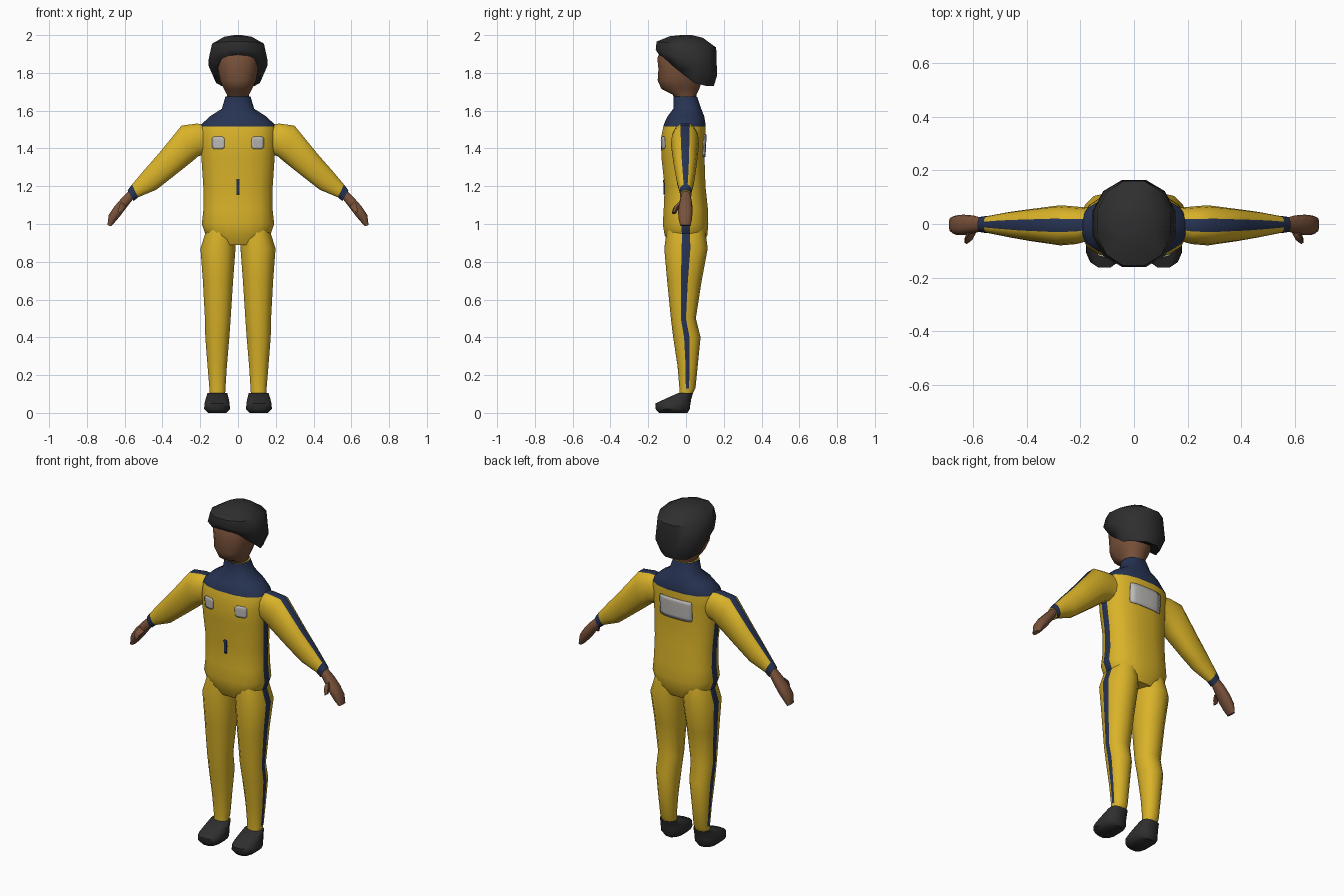
import bpy, bmesh, math
from mathutils import Vector
from mathutils.bvhtree import BVHTree

if "Cube" in bpy.data.objects:
    bpy.data.objects.remove(bpy.data.objects["Cube"], do_unlink=True)


def material(name, rgb):
    m = bpy.data.materials.new(name)
    m.use_nodes = True
    m.diffuse_color = (*rgb, 1)
    m.node_tree.nodes["Principled BSDF"].inputs["Base Color"].default_value = (*rgb, 1)
    return m


YELLOW = material("yellow_cloth", (0.70, 0.45, 0.022))
NAVY = material("navy_cloth", (0.020, 0.033, 0.085))
SKIN = material("brown_skin", (0.19, 0.083, 0.042))
BLACK = material("charcoal", (0.028, 0.028, 0.028))
GREY = material("light_grey", (0.50, 0.49, 0.47))


def finish(name, bm, mats, mirror=False):
    bmesh.ops.recalc_face_normals(bm, faces=bm.faces)
    mesh = bpy.data.meshes.new(name)
    bm.to_mesh(mesh)
    bm.free()
    for m in mats:
        mesh.materials.append(m)
    obj = bpy.data.objects.new(name, mesh)
    bpy.context.collection.objects.link(obj)
    bpy.ops.object.select_all(action="DESELECT")
    obj.select_set(True)
    bpy.context.view_layer.objects.active = obj
    bpy.ops.object.shade_smooth_by_angle(angle=math.radians(50))
    if mirror:
        obj.modifiers.new("Mirror", "MIRROR")
    return obj


def tube(name, rings, mats, n=6, gap=0.2, power=0.9, rule=None, mirror=False, floor=None):
    """Loft rings (centre, u, v); column 0 is a narrow strip facing +u, column n+1 faces -u."""
    step = (math.pi - 2 * gap) / n
    half = [-gap] + [gap + step * i for i in range(n)]
    angles = half + [a + math.pi for a in half]

    def soft(t):
        return math.copysign(abs(t) ** power, t)

    bm = bmesh.new()
    loops = []
    for c, u, v in rings:
        pts = [c + u * soft(math.cos(a)) + v * soft(math.sin(a)) for a in angles]
        if floor:
            pts = [Vector((p.x, p.y, max(p.z, floor))) for p in pts]
        loops.append([bm.verts.new(p) for p in pts])
    count = len(angles)
    for j in range(len(loops) - 1):
        for k in range(count):
            q = (k + 1) % count
            f = bm.faces.new((loops[j][k], loops[j][q], loops[j + 1][q], loops[j + 1][k]))
            f.material_index = rule(j, k) if rule else 0
    bm.faces.new(loops[0][::-1])
    bm.faces.new(loops[-1])
    return finish(name, bm, mats, mirror)


def level(z, x0, x1, y0, y1):
    """Horizontal ring spanning x0..x1 and y0..y1."""
    return (Vector(((x0 + x1) / 2, (y0 + y1) / 2, z)),
            Vector(((x1 - x0) / 2, 0, 0)), Vector((0, (y1 - y0) / 2, 0)))


def limb(top, bottom, y0, y1):
    """Ring between an upper and a lower (x, z) point."""
    t, b = Vector((top[0], 0, top[1])), Vector((bottom[0], 0, bottom[1]))
    return (t + b) / 2 + Vector((0, (y0 + y1) / 2, 0)), (t - b) / 2, Vector((0, (y1 - y0) / 2, 0))


# Torso with side stripes, navy yoke and collar
SIDES = 7
torso_rows = [
    (0.89, 0.12, -0.09, 0.09), (0.94, 0.172, -0.115, 0.115), (1.0, 0.193, -0.125, 0.12),
    (1.08, 0.184, -0.12, 0.118), (1.2, 0.185, -0.115, 0.105), (1.35, 0.195, -0.132, 0.1),
    (1.45, 0.2, -0.135, 0.105), (1.515, 0.2, -0.122, 0.105), (1.53, 0.192, -0.118, 0.105),
    (1.57, 0.15, -0.1, 0.098), (1.61, 0.086, -0.068, 0.082), (1.675, 0.067, -0.068, 0.06)]
torso = tube("torso", [level(z, -w, w, a, b) for z, w, a, b in torso_rows], [YELLOW, NAVY],
             n=SIDES, gap=0.13, power=0.82,
             rule=lambda j, k: int(j >= 7 or (j < 6 and k in (0, SIDES + 1))))

# Legs with an outer stripe
leg_rows = [
    (0.98, 0.02, 0.165, -0.1, 0.1), (0.87, 0.012, 0.2, -0.115, 0.115),
    (0.7, 0.025, 0.187, -0.1, 0.083), (0.5, 0.038, 0.176, -0.08, 0.052),
    (0.4, 0.045, 0.174, -0.068, 0.077), (0.25, 0.058, 0.162, -0.045, 0.062),
    (0.13, 0.066, 0.152, -0.035, 0.05), (0.09, 0.068, 0.15, -0.035, 0.03)]
tube("legs", [level(*r) for r in leg_rows], [YELLOW, NAVY], gap=0.17,
     rule=lambda j, k: int(k == 0 and j < 6), mirror=True)

# Shoes
shoe_rows = [
    (0.0, 0.06, 0.16, -0.145, 0.01), (0.02, 0.04, 0.182, -0.163, 0.022),
    (0.05, 0.042, 0.18, -0.165, 0.026), (0.075, 0.047, 0.173, -0.11, 0.03),
    (0.105, 0.055, 0.164, -0.042, 0.038)]
tube("shoes", [level(*r) for r in shoe_rows], [BLACK], n=5, gap=0.3, power=0.8, mirror=True)

# Arms with a top stripe and a navy cuff
arm_rings = [
    limb((0.16, 1.53), (0.16, 1.37), -0.06, 0.06),
    limb((0.22, 1.535), (0.21, 1.355), -0.075, 0.065),
    limb((0.30, 1.525), (0.25, 1.32), -0.08, 0.07),
    limb((0.43, 1.365), (0.34, 1.25), -0.064, 0.056),
    limb((0.50, 1.285), (0.43, 1.18), -0.05, 0.045),
    limb((0.562, 1.21), (0.528, 1.14), -0.034, 0.03),
    limb((0.585, 1.18), (0.552, 1.12), -0.032, 0.028)]
tube("arms", arm_rings, [YELLOW, NAVY], gap=0.3,
     rule=lambda j, k: int(k == 0 or j == 5), mirror=True)

# Hands and thumbs
hand_rings = [
    limb((0.575, 1.18), (0.555, 1.13), -0.026, 0.022),
    limb((0.615, 1.14), (0.585, 1.092), -0.035, 0.032),
    limb((0.655, 1.095), (0.62, 1.045), -0.042, 0.035),
    limb((0.685, 1.05), (0.648, 1.012), -0.04, 0.032),
    limb((0.692, 0.995), (0.672, 0.988), -0.03, 0.025)]
tube("hands", hand_rings, [SKIN], n=4, gap=0.35, power=0.85, mirror=True)
thumb_rings = [
    limb((0.62, 1.12), (0.59, 1.09), -0.045, -0.015),
    limb((0.632, 1.095), (0.603, 1.075), -0.068, -0.038),
    limb((0.635, 1.065), (0.615, 1.052), -0.075, -0.052)]
tube("thumbs", thumb_rings, [SKIN], n=2, gap=0.5, power=1, mirror=True)

# Head and neck
head_rows = [
    (1.63, 0.055, -0.05, 0.05), (1.685, 0.06, -0.07, 0.055), (1.715, 0.077, -0.13, 0.07),
    (1.76, 0.098, -0.15, 0.085), (1.82, 0.109, -0.146, 0.1), (1.88, 0.112, -0.152, 0.1),
    (1.94, 0.09, -0.12, 0.09)]
tube("head", [level(z, -w, w, a, b) for z, w, a, b in head_rows], [SKIN], gap=0.25)

# Hair: rings tilted down towards the nape
hair_rows = [
    (1.78, 0.12, 0.15, 0.8), (1.855, 0.16, 0.168, 0.42), (1.95, 0.142, 0.163, 0.1),
    (1.99, 0.075, 0.09, 0.05), (2.0, 0.02, 0.03, 0)]
hair_rings = [(Vector((0, 0.002, z)), Vector((rx, 0, 0)), Vector((0, ry, -ry * tilt)))
              for z, rx, ry, tilt in hair_rows]
tube("hair", hair_rings, [BLACK], n=5, gap=0.26, power=0.95, floor=1.73)

# Thin patches laid on the torso surface
surface = BVHTree.FromPolygons([v.co for v in torso.data.vertices],
                               [p.vertices for p in torso.data.polygons])


def patch(name, x, z, w, h, side, mat, corner=1.0):
    bm = bmesh.new()
    bmesh.ops.create_grid(bm, x_segments=6, y_segments=6, size=1)
    for v in bm.verts:
        a, b = v.co.x, v.co.y
        k = corner if abs(a) > 0.99 and abs(b) > 0.99 else 1
        px, pz = x + a * k * w / 2, z + b * k * h / 2
        hit = surface.ray_cast(Vector((px, side, pz)), Vector((0, -side, 0)))[0]
        v.co = (px, hit.y + side * 0.005, pz)
    obj = finish(name, bm, [mat])
    # Face outward and give the patch a little thickness
    if obj.data.polygons[0].normal.y * side < 0:
        obj.data.flip_normals()
    solid = obj.modifiers.new("Thickness", "SOLIDIFY")
    solid.thickness = 0.006
    solid.offset = -1


for label, s in (("left", 1), ("right", -1)):
    patch(label + "_chest_badge", s * 0.105, 1.43, 0.066, 0.066, -1, GREY, corner=0.85)
patch("back_panel", 0, 1.415, 0.21, 0.12, 1, GREY, corner=0.97)
patch("zip_tab", 0, 1.195, 0.018, 0.078, -1, NAVY)
